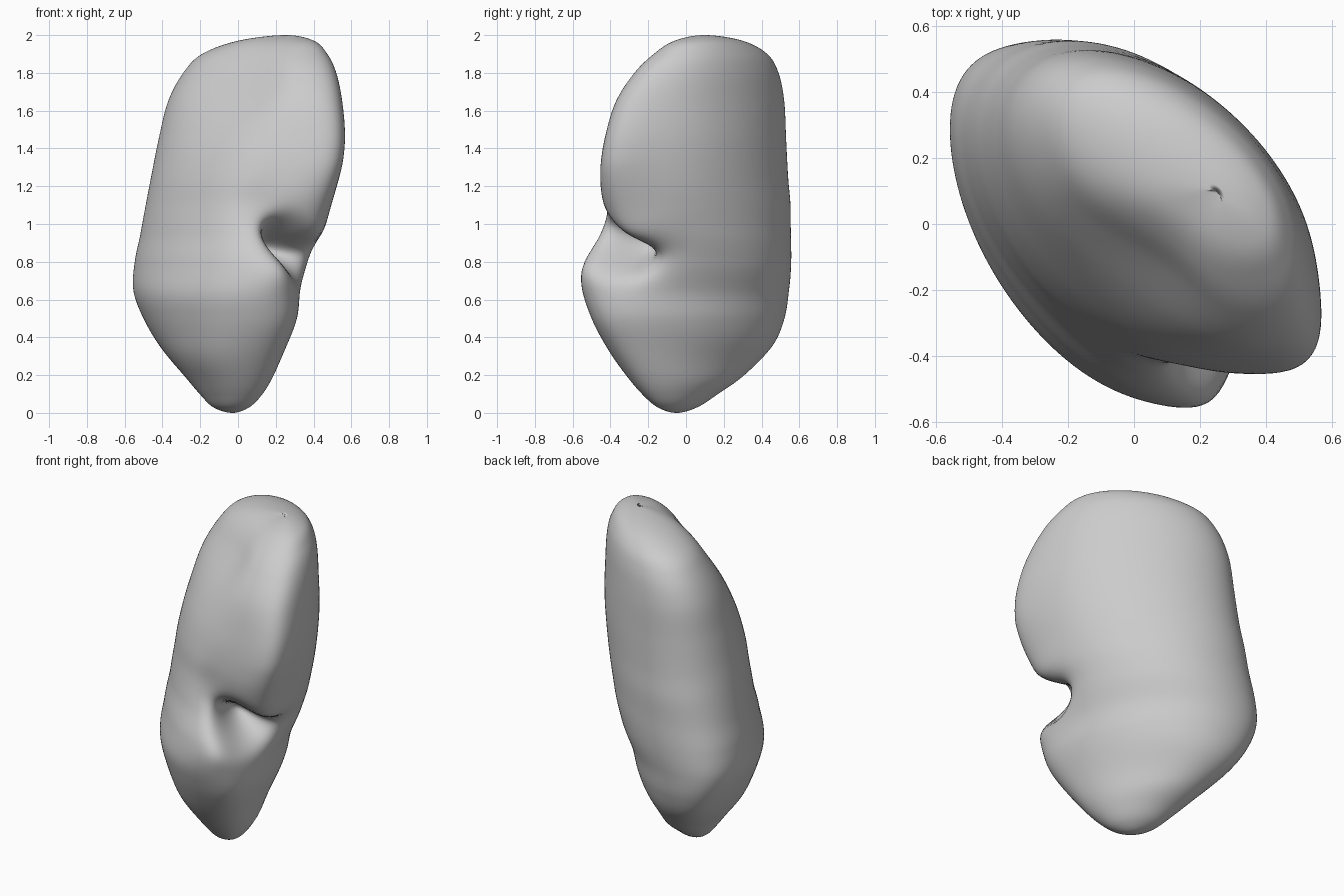
import bpy
import bmesh
from math import cos, sin, exp, pi, radians

cube = bpy.data.objects.get("Cube")
if cube:
    bpy.data.objects.remove(cube, do_unlink=True)

SIDES = 128
STEPS = 9

# Body outline at rising heights: z, min x, max x, min y, max y
OUTLINE = [
    (0, -.03, -.03, -.05, -.05),
    (.03, -.13, .06, -.15, .06),
    (.1, -.2, .13, -.23, .17),
    (.2, -.28, .19, -.31, .31),
    (.35, -.4, .25, -.41, .45),
    (.5, -.49, .3, -.49, .51),
    (.65, -.55, .32, -.54, .53),
    (.8, -.55, .37, -.54, .54),
    (.95, -.52, .43, -.49, .545),
    (1.1, -.49, .48, -.45, .55),
    (1.25, -.46, .52, -.44, .54),
    (1.45, -.42, .545, -.41, .53),
    (1.65, -.37, .54, -.36, .52),
    (1.8, -.29, .515, -.27, .49),
    (1.9, -.19, .47, -.17, .43),
    (1.97, 0, .4, -.06, .3),
    (2, .25, .25, .1, .1),
]


def mirrored(row):
    """Row beyond a pole, so the ends close as smooth domes."""
    z, x0, x1, y0, y1 = row
    return (z, x1, x0, y1, y0)


def spline(a, b, c, d, t):
    """Smooth curve through b and c."""
    return b + t / 2 * (c - a + t * (2*a - 5*b + 4*c - d + t * (3 * (b - c) + d - a)))


def smooth_rows(rows):
    rows = [mirrored(rows[1])] + rows + [mirrored(rows[-2])]
    result = []
    for i in range(1, len(rows) - 2):
        for step in range(STEPS):
            quad = zip(*rows[i - 1:i + 3])
            result.append([spline(*values, step / STEPS) for values in quad])
    return result[1:]


def bell(value, centre, below, above):
    width = below if value < centre else above
    return exp(-((value - centre) / width) ** 2)


def surface_point(row, angle):
    """Point on the slanted oval section, with the notch pressed in."""
    z, x0, x1, y0, y1 = row
    # The oval gets thinner towards the top
    slant = radians(34 - 5 * bell(z, 2, .55, 1))
    x = (x0 + x1) / 2 + (x1 - x0) / 2 * cos(angle - slant)
    y = (y0 + y1) / 2 - (y1 - y0) / 2 * cos(angle + slant)
    # Height measured along the tilted notch
    level = z + .2 * max(min(angle, .8), -.8) * bell(angle, 0, 1, 1)
    # Fuller ends of the lower lobe
    push = .045 * bell(z, .5, .28, .4) * cos(angle) ** 7
    # Fuller edge on the upper lobe
    push += .09 * bell(z, 1.35, .2, .4) * max(cos(angle), 0) ** 10
    # Front rim of the notch
    push += .02 * bell(z, .74, .12, .1) * bell(angle, -.3, .3, .3)
    # Notch between the lobes
    push -= .34 * bell(level, .91, .12, .1) * bell(angle, .05, .5, .45)
    # Shallow furrow running up the front from the notch
    push -= .03 * bell(z, 1.12, .15, .15) * bell(angle, -.75, .25, .25)
    # Broad faces: flatter belly, fuller base, slimmer upper front
    lean = (.055 * bell(z, .78, .2, .25) - .03 * bell(z, .27, .15, .15)) * sin(angle) ** 2
    lean += .08 * bell(z, 1.78, .25, .2) * bell(angle, -1.3, .55, .5)
    x += (push + lean) * .7
    y += (lean - push) * .7
    # Overhanging lip
    z -= .08 * bell(level, 1.1, .14, .16) * bell(angle, .1, .5, .5)
    return (x, y, z)


def build_body():
    bm = bmesh.new()
    angles = [2 * pi * i / SIDES - pi for i in range(SIDES)]
    rings = [[bm.verts.new(surface_point(row, a)) for a in angles]
             for row in smooth_rows(OUTLINE)]
    for low, high in zip(rings, rings[1:]):
        for i in range(SIDES):
            j = (i + 1) % SIDES
            bm.faces.new((low[i], low[j], high[j], high[i]))
    # Close both poles
    for ring, row in ((rings[0], OUTLINE[0]), (rings[-1], OUTLINE[-1])):
        pole = bm.verts.new((row[1], row[3], row[0]))
        for i in range(SIDES):
            bm.faces.new((ring[i], ring[(i + 1) % SIDES], pole))
    bmesh.ops.recalc_face_normals(bm, faces=bm.faces)
    mesh = bpy.data.meshes.new("organ_body")
    bm.to_mesh(mesh)
    bm.free()
    body = bpy.data.objects.new("organ_body", mesh)
    bpy.context.collection.objects.link(body)
    return body


# Plain grey material
grey = bpy.data.materials.new("plain_grey")
grey.use_nodes = True
colour = (.6, .6, .6, 1)
grey.diffuse_color = colour
grey.node_tree.nodes["Principled BSDF"].inputs["Base Color"].default_value = colour

body = build_body()
body.data.materials.append(grey)
bpy.context.view_layer.objects.active = body
body.select_set(True)
bpy.ops.object.shade_smooth()
